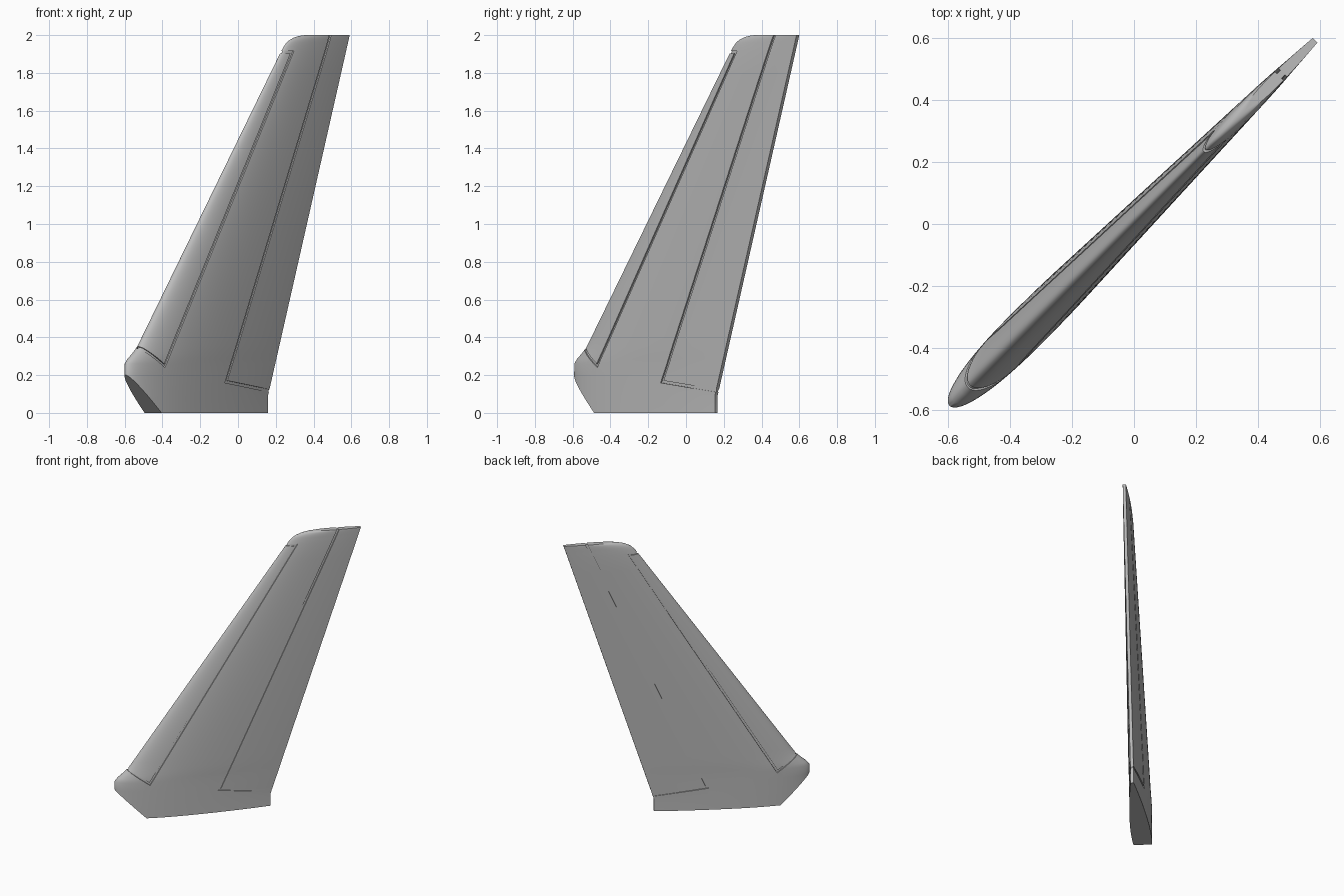
import bpy, bmesh, math
from mathutils import Vector

cube = bpy.data.objects.get("Cube")
if cube:
    bpy.data.objects.remove(cube, do_unlink=True)

R2 = math.sqrt(2)
SIDE = 48          # points along each side of the airfoil
INSET = 0.008      # depth of the panel grooves
GROOVE = 0.014     # width of the panel grooves
SWEEP = 0.686      # leading edge run per unit of height

grey = bpy.data.materials.new("light_grey_paint")
grey.use_nodes = True
grey.diffuse_color = (0.5, 0.5, 0.5, 1)
grey.node_tree.nodes["Principled BSDF"].inputs["Base Color"].default_value = (0.5, 0.5, 0.5, 1)


def place(s, n, z):
    """Chord position, sideways offset and height to world space."""
    n -= 0.006
    return Vector(((s + n) / R2, (s - n) / R2, z))


def trailing(z):
    return 0.22 + 0.612 * max(0, z - 0.09) / 1.91


def half_thickness(u, thick, blunt):
    curve = 0.2969 * u ** 0.5 - 0.126 * u - 0.3516 * u**2 + 0.2843 * u**3 - 0.1036 * u**4
    return 5 * thick * curve + blunt * u


def section(z, lead, core):
    """Closed airfoil ring with a blunt trailing edge."""
    tail = trailing(z)
    thick = 0.13 - 0.078 * max(0, z - 0.3) / 1.62
    if z > 1.92:
        thick *= (tail - lead) / 0.49
    blunt = 0.0105
    if core:
        lead, tail, thick, blunt = lead + INSET, tail + 0.02, thick - 2 * INSET, 0.004
    ring = []
    for i in range(-SIDE, SIDE + 1):
        u = (1 - math.cos(math.pi * abs(i) / SIDE)) / 2
        h = half_thickness(u, thick, blunt) * (1 if i > 0 else -1)
        ring.append((lead + u * (tail - lead), h))
    return ring


def new_object(name, bm):
    bmesh.ops.recalc_face_normals(bm, faces=bm.faces)
    mesh = bpy.data.meshes.new(name)
    bm.to_mesh(mesh)
    bm.free()
    mesh.materials.append(grey)
    obj = bpy.data.objects.new(name, mesh)
    bpy.context.collection.objects.link(obj)
    return obj


# Height and leading edge of each section: root fairing, swept span, rounded tip
stations = [(0, -0.835), (0.09, -0.835), (0.2, -0.835), (0.26, -0.835),
            (0.285, -0.815), (0.315, -0.778), (0.35, -0.742)]
stations += [(z, -0.745 + SWEEP * (z - 0.345)) for z in (0.4, 0.6, 0.9, 1.2, 1.5, 1.8, 1.915)]
stations += [(1.94, 0.352), (1.96, 0.371), (1.975, 0.396), (1.988, 0.43), (1.996, 0.468), (2, 0.51)]


def loft(name, core=False):
    bm = bmesh.new()
    rings = []
    for k, (z, lead) in enumerate(stations):
        ring = section(z, lead, core)
        top = 2.1 if core and k == len(stations) - 1 else z
        rings.append([bm.verts.new(place(s, n, top)) for s, n in ring])
    count = len(rings[0])
    for low, high in zip(rings, rings[1:]):
        for i in range(count):
            j = (i + 1) % count
            bm.faces.new((low[i], low[j], high[j], high[i]))
    bm.faces.new(rings[0])
    bm.faces.new(rings[-1])
    if not core:
        # Slanted cut under the nose of the root
        out = place(-0.2, 0, -0.205) - place(0, 0, 0)
        bmesh.ops.bisect_plane(bm, geom=bm.verts[:] + bm.edges[:] + bm.faces[:], dist=1e-5,
                               plane_co=place(-0.835, 0, 0.2), plane_no=out, clear_outer=True)
        bmesh.ops.holes_fill(bm, edges=[e for e in bm.edges if e.is_boundary], sides=0)
    return new_object(name, bm)


def seam_cutter(name, path):
    """Mitred strip along a path, pushed through the whole thickness."""
    pts = [Vector(p) for p in path]
    dirs = [(b - a).normalized() for a, b in zip(pts, pts[1:])]
    bm = bmesh.new()
    rings = []
    for i, p in enumerate(pts):
        d0, d1 = dirs[max(i - 1, 0)], dirs[min(i, len(dirs) - 1)]
        n0, n1 = Vector((-d0.y, d0.x)), Vector((-d1.y, d1.x))
        mitre = (n0 + n1).normalized()
        off = mitre * (GROOVE / 2 / mitre.dot(n0))
        a, b = p + off, p - off
        rings.append([bm.verts.new(place(q.x, n, q.y))
                      for q, n in ((a, -0.2), (a, 0.2), (b, 0.2), (b, -0.2))])
    for low, high in zip(rings, rings[1:]):
        for i in range(4):
            j = (i + 1) % 4
            bm.faces.new((low[i], low[j], high[j], high[i]))
    bm.faces.new(rings[0])
    bm.faces.new(rings[-1])
    return new_object(name, bm)


def subtract(target, tool):
    mod = target.modifiers.new("cut", 'BOOLEAN')
    mod.operation, mod.solver, mod.object = 'DIFFERENCE', 'EXACT', tool
    bpy.context.view_layer.update()
    graph = bpy.context.evaluated_depsgraph_get()
    mesh = bpy.data.meshes.new_from_object(target.evaluated_get(graph))
    target.modifiers.clear()
    target.data = mesh


# Fin body with shallow seams around the leading edge strip and the rudder
fin = loft("tail_fin")
core = loft("fin_core", core=True)
seams = {
    "leading_edge_seam": [(-0.87, 0.432), (-0.608, 0.25), (0.389, 1.91), (0.25, 1.91)],
    "rudder_seam": [(0.27, 0.112), (-0.134, 0.165), (0.69, 2.03)],
}
for name, path in seams.items():
    cutter = seam_cutter(name, path)
    subtract(cutter, core)
    subtract(fin, cutter)
    bpy.data.objects.remove(cutter, do_unlink=True)
bpy.data.objects.remove(core, do_unlink=True)

# Smooth skin with crisp edges
bpy.ops.object.select_all(action='DESELECT')
fin.select_set(True)
bpy.context.view_layer.objects.active = fin
bpy.ops.object.shade_smooth_by_angle(angle=math.radians(35))
